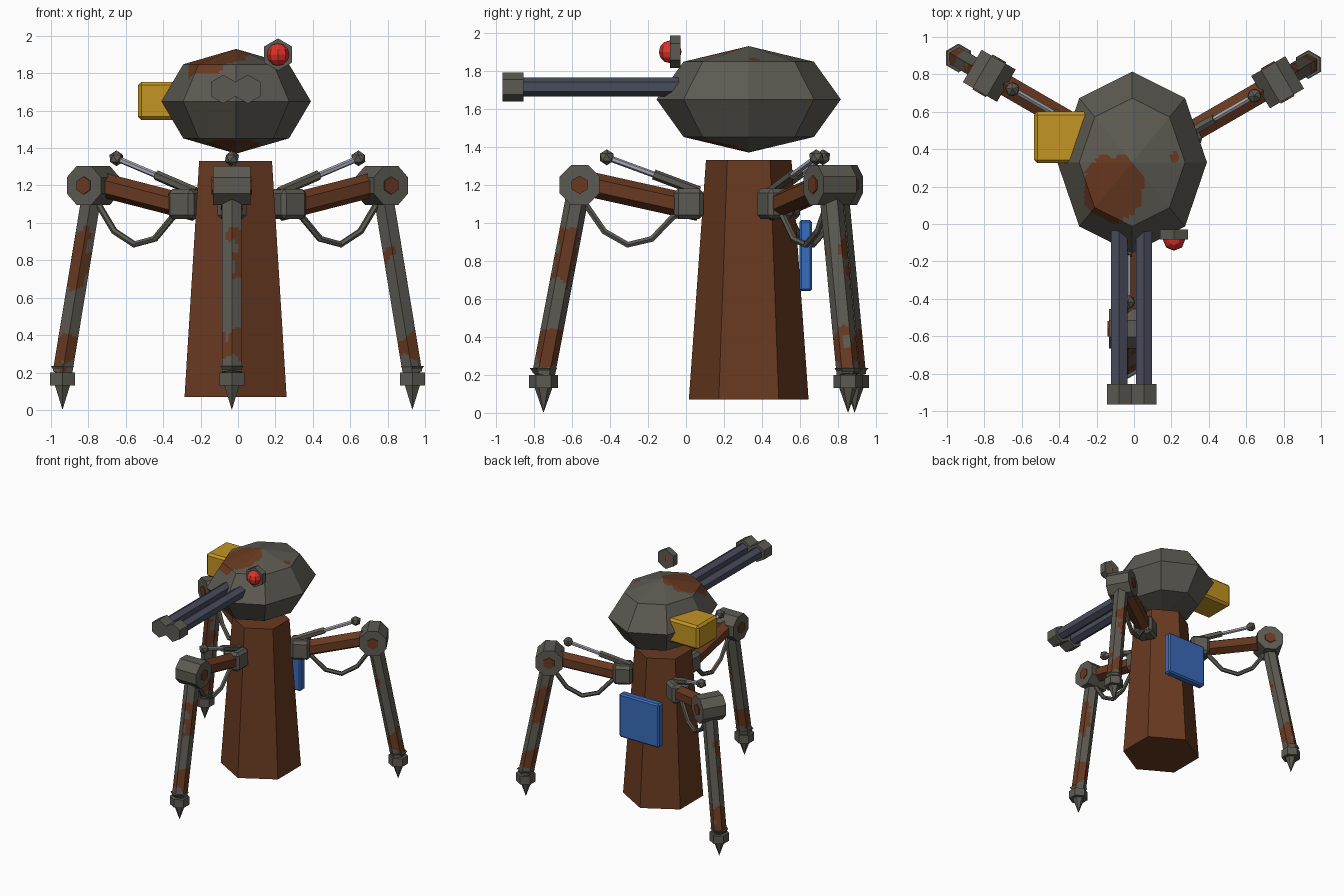
import bpy, bmesh
from math import cos, sin, pi, radians
from mathutils import Matrix, Vector, noise

if "Cube" in bpy.data.objects:
    bpy.data.objects.remove(bpy.data.objects["Cube"], do_unlink=True)


def material(name, r, g, b):
    m = bpy.data.materials.new(name)
    m.use_nodes = True
    m.diffuse_color = (r, g, b, 1)
    bsdf = next(n for n in m.node_tree.nodes if n.type == 'BSDF_PRINCIPLED')
    bsdf.inputs["Base Color"].default_value = (r, g, b, 1)
    return m


METAL = material("weathered_grey", .107, .102, .084)
RUST = material("rust_brown", .141, .042, .015)
GUN = material("gunmetal_blue", .065, .073, .107)
CHROME = material("polished_steel", .38, .40, .46)
YELLOW = material("yellow_paint", .54, .30, .017)
BLUE = material("blue_paint", .042, .15, .50)
RED = material("red_lens", .72, .032, .021)

X, Y, Z = Vector((1, 0, 0)), Vector((0, 1, 0)), Vector((0, 0, 1))
HUB = Vector((-.013, .33, 0))


def finish(name, bm, *mats):
    bmesh.ops.remove_doubles(bm, verts=bm.verts, dist=1e-5)
    bmesh.ops.recalc_face_normals(bm, faces=bm.faces)
    mesh = bpy.data.meshes.new(name)
    bm.to_mesh(mesh)
    bm.free()
    for m in mats:
        mesh.materials.append(m)
    obj = bpy.data.objects.new(name, mesh)
    bpy.context.collection.objects.link(obj)
    return obj


def loft_mesh(path, sides, up, spin=0):
    """Sweep a polygon along (point, radius) pairs; corners start along up."""
    pts = [Vector(p) for p, _ in path]
    bm = bmesh.new()
    rings = []
    for i, (p, (_, r)) in enumerate(zip(pts, path)):
        d = (pts[min(i + 1, len(pts) - 1)] - pts[max(i - 1, 0)]).normalized()
        u = (up - d * up.dot(d)).normalized()
        v = d.cross(u)
        angles = [spin + 2 * pi * k / sides for k in range(sides)]
        rings.append([bm.verts.new(p + (u * cos(a) + v * sin(a)) * r) for a in angles])
    for a, b in zip(rings, rings[1:]):
        for k in range(sides):
            n = (k + 1) % sides
            bm.faces.new((a[k], a[n], b[n], b[k]))
    bm.faces.new(rings[0][::-1])
    bm.faces.new(rings[-1])
    return bm


def loft(name, path, mat, sides=6, up=Z, spin=0):
    return finish(name, loft_mesh(path, sides, up, spin), mat)


def rod(name, a, b, r, mat, sides=6, up=Z, spin=0):
    return loft(name, [(a, r), (b, r)], mat, sides, up, spin)


def box(name, center, size, bevel, mat):
    bm = bmesh.new()
    bmesh.ops.create_cube(bm, size=1)
    bmesh.ops.scale(bm, vec=size, verts=bm.verts)
    bmesh.ops.translate(bm, vec=center, verts=bm.verts)
    obj = finish(name, bm, mat)
    mod = obj.modifiers.new("chamfer", 'BEVEL')
    mod.width, mod.segments = bevel, 1
    return obj


def paint_rust(bm, cuts, rule):
    """Cut faces finely and give those matching the rule the second colour."""
    bmesh.ops.subdivide_edges(bm, edges=bm.edges[:], cuts=cuts, use_grid_fill=True)
    for f in bm.faces:
        f.material_index = int(rule(f.calc_center_median()))


# Central column
rod("column", HUB + Z * .07, HUB + Z * 1.33, 1, RUST, up=Y)
bpy.data.objects.remove(bpy.data.objects["column"], do_unlink=True)
loft("column", [(HUB + Z * .07, .315), (HUB + Z * 1.33, .225)], RUST, up=Y)


# Faceted head with rust patches
def head_rust(c):
    wobble = noise.noise(c * 14) * .3
    crown = ((c.x + .11) / .165) ** 2 + ((c.y - .19) / .175) ** 2 < 1 + wobble
    chin = ((c.x + .02) / .14) ** 2 + ((c.y - .18) / .15) ** 2 < 1 + wobble
    spot = (c.xy - Vector((.22, .36))).length < .025
    return (crown or spot) if c.z > 1.65 else chin


bm = bmesh.new()
bmesh.ops.create_uvsphere(bm, u_segments=8, v_segments=4, radius=1)
bmesh.ops.scale(bm, vec=(.40, .485, .28), verts=bm.verts)
bmesh.ops.translate(bm, vec=(-.01, .33, 1.65), verts=bm.verts)
paint_rust(bm, 11, head_rust)
finish("head", bm, METAL, RUST)

# Twin barrels with muzzle collars
for side, label in ((1, "left"), (-1, "right")):
    axis = Vector((-.013 + side * .066, 0, 1.715))
    rod(label + "_barrel", axis + Y * .1, axis - Y * .88, .05, GUN)
    rod(label + "_muzzle", axis - Y * .855, axis - Y * .966, .077, METAL)

# Sensor eye
eye = Vector((.214, -.083, 1.9))
rod("eye_mount", eye, eye + Y * .054, .086, METAL)
bm = bmesh.new()
bmesh.ops.create_uvsphere(bm, u_segments=8, v_segments=6, radius=.06)
bmesh.ops.translate(bm, vec=eye, verts=bm.verts)
finish("eye_lens", bm, RED)

# Side box and rear panel
box("side_box", (-.39, .463, 1.652), (.29, .275, .205), .018, YELLOW)
box("rear_panel", (-.013, .63, .828), (.38, .068, .375), .012, BLUE)


# Three identical legs, built facing the front and turned about the hub
def build_leg(label, turn):
    t = -.02

    def at(r, z, dx=0):
        return Vector((t + dx, -r, z))

    parts = [
        box(label + "_hip", at(.315, 1.1), (.155, .155, .16), .022, METAL),
        rod(label + "_upper_arm", at(.26, 1.075), at(.89, 1.215), .066, RUST),
        rod(label + "_piston_sleeve", at(.26, 1.165), at(.5, 1.255), .027, METAL),
        rod(label + "_piston_rod", at(.48, 1.247), at(.747, 1.345), .016, CHROME),
        rod(label + "_knee_bolt", at(.89, 1.2, -.108), at(.89, 1.2, .108), .048, RUST),
    ]

    # Piston ball joint
    bm = bmesh.new()
    bmesh.ops.create_icosphere(bm, subdivisions=1, radius=.042)
    bmesh.ops.translate(bm, vec=at(.747, 1.345), verts=bm.verts)
    parts.append(finish(label + "_ball_joint", bm, METAL))

    # Knee drum
    drum = [(at(.89, 1.2, -.1), .114), (at(.89, 1.2, .1), .114)]
    parts.append(loft(label + "_knee", drum, METAL, 8, Z, pi / 8))

    # Sagging hose
    sag = [(.33, 1.06), (.4, 1.03), (.51, .915), (.637, .885), (.76, .955), (.86, 1.1)]
    parts.append(loft(label + "_hose", [(at(*p), .018) for p in sag], METAL, 6, X))

    # Shin with rust patches
    def shin_rust(c):
        n = noise.noise(c * 11 + Vector((turn, 0, 0))) * .1
        ankle = abs(c.z - .335 + n) < .075
        streak = abs(c.z - .8 + n) < .14 and c.x > t + .012 + n
        return ankle or streak

    steps = 30
    top, bottom = at(.89, 1.2), at(1.08, .2)
    shin = [(top.lerp(bottom, i / steps), .06) for i in range(steps + 1)]
    bm = loft_mesh(shin, 6, Y)
    paint_rust(bm, 2, shin_rust)
    parts.append(finish(label + "_shin", bm, METAL, RUST))

    # Flared ankle, collar and ground spike
    foot = [(.235, .072), (.2, .045), (.2, .077), (.13, .077), (.13, .046), (0, 0)]
    parts.append(loft(label + "_foot", [(at(1.08, z), r) for z, r in foot], METAL, 6, Y))

    for p in parts:
        p.matrix_world = Matrix.Translation(HUB) @ Matrix.Rotation(radians(turn), 4, 'Z')


for label, turn in (("front_leg", 0), ("back_left_leg", 120), ("back_right_leg", 240)):
    build_leg(label, turn)
